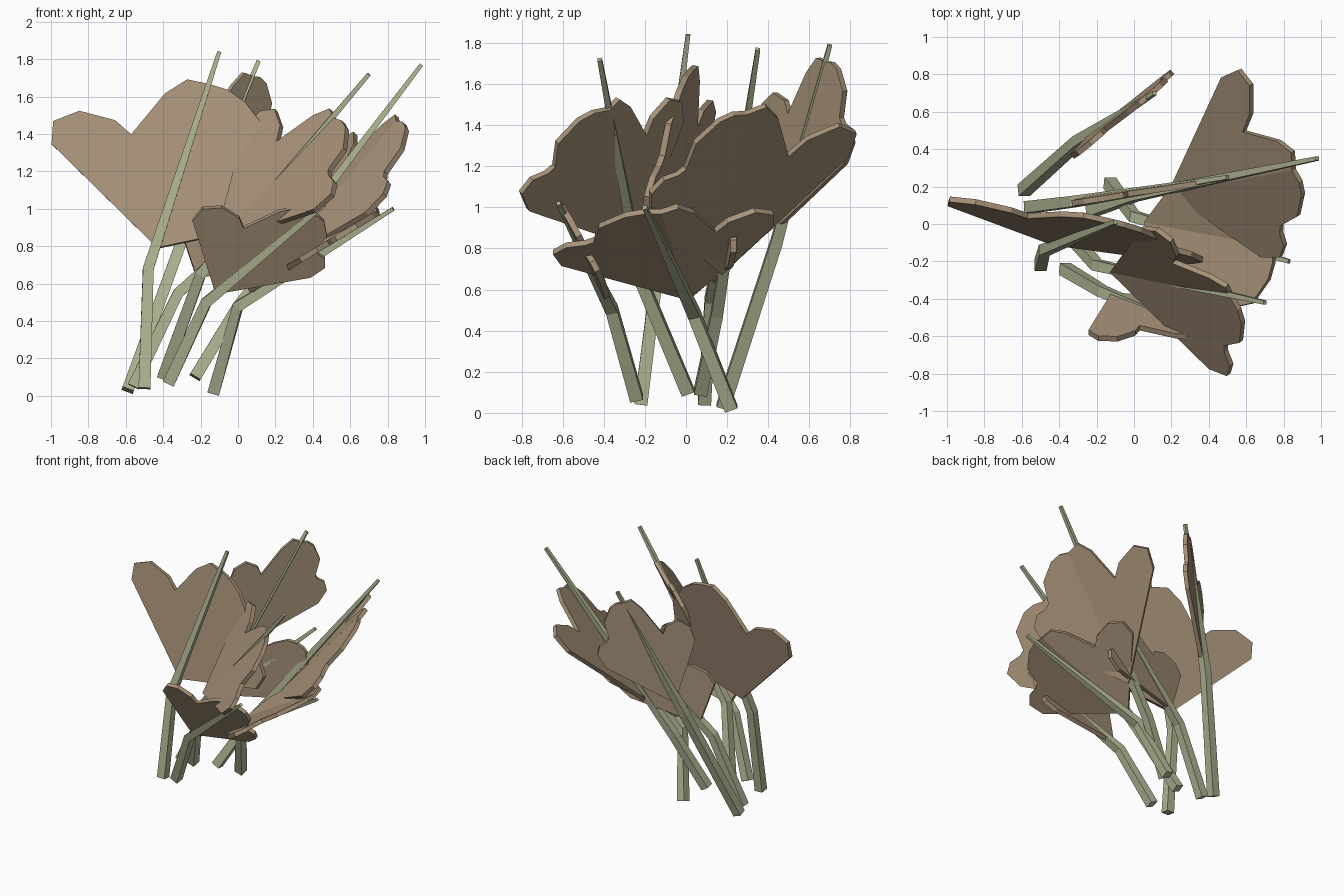
import bpy, bmesh
from mathutils import Vector as V

if "Cube" in bpy.data.objects:
    bpy.data.objects.remove(bpy.data.objects["Cube"])


def material(name, rgb):
    m = bpy.data.materials.new(name)
    m.diffuse_color = (*rgb, 1)
    m.use_nodes = True
    m.node_tree.nodes["Principled BSDF"].inputs["Base Color"].default_value = m.diffuse_color
    return m


BROWN = material("dry_leaf_brown", (0.385, 0.288, 0.19))
GREEN = material("stem_green", (0.43, 0.46, 0.29))

# Halves of a three-lobed leaf outline, as shares of (midrib, side lobe) vectors
LEFT = [(-.11, .97), (0, 1.01), (.185, .85), (.335, .58),
        (.36, .435), (.72, .29), (.90, .167)]
RIGHT = [(-.11, .97), (0, 1.01), (.15, .88), (.26, .72),
         (.34, .635), (.54, .56), (.80, .31), (.92, .15)]


def finish(name, bm, mat):
    bmesh.ops.recalc_face_normals(bm, faces=bm.faces)
    me = bpy.data.meshes.new(name)
    bm.to_mesh(me)
    bm.free()
    me.materials.append(mat)
    ob = bpy.data.objects.new(name, me)
    bpy.context.collection.objects.link(ob)
    return ob


def leaf(name, base, mid, left, right):
    """Flat lobed plate: two halves meeting on the midrib."""
    base, mid, left, right = map(V, (base, mid, left, right))
    bm = bmesh.new()
    b, m = bm.verts.new(base), bm.verts.new(mid)
    for lobe, half, flip in ((left, LEFT, False), (right, RIGHT, True)):
        pts = [bm.verts.new(base + (mid - base) * a + (lobe - base) * k) for a, k in half]
        loop = [b] + pts + [m]
        bm.faces.new(loop[::-1] if flip else loop)
    ob = finish(name, bm, BROWN)
    s = ob.modifiers.new("thickness", 'SOLIDIFY')
    s.thickness, s.offset = 0.03, 0


def stem(name, pts):
    """Square tapering stalk with one bend."""
    pts = [V(p) for p in pts]
    bm = bmesh.new()
    rings = []
    for i, (p, r) in enumerate(zip(pts, (.032, .029, .011))):
        d = (pts[min(i + 1, 2)] - pts[max(i - 1, 0)]).normalized()
        x = V((0, 1, 0)).cross(d).normalized()
        y = d.cross(x)
        rings.append([bm.verts.new(p + x * r * sx + y * r * sy)
                      for sx, sy in ((-1, -1), (1, -1), (1, 1), (-1, 1))])
    for lo, hi in zip(rings, rings[1:]):
        for i in range(4):
            j = (i + 1) % 4
            bm.faces.new((lo[i], lo[j], hi[j], hi[i]))
    bm.faces.new(rings[0][::-1])
    bm.faces.new(rings[-1])
    finish(name, bm, GREEN)


# name: stem (foot, bend, tip), leaf (base, middle tip, left lobe, right lobe)
PLANTS = {
    "large_front": (((-.5, -.22, .04), (-.48, -.14, .68), (-.1, .01, 1.84)),
                    ((-.43, -.1, .79), (-.15, .02, 1.665), (-.98, .13, 1.46), (.36, -.19, 1.05))),
    "right": (((-.23, .07, .1), (0, .15, .48), (.98, .35, 1.77)),
              ((.19, .17, .68), (.855, .29, 1.46), (.56, .82, 1.36), (.78, -.17, 1.07))),
    "low_right": (((-.13, .22, .02), (0, .04, .48), (.83, -.2, 1.0)),
                  ((.06, .01, .56), (.75, -.12, .98), (.45, .42, .97), (.42, -.64, .78))),
    "front_right": (((-.4, .01, .1), (-.2, -.22, .65), (.7, -.42, 1.72)),
                    ((-.12, -.25, .81), (.52, -.38, 1.48), (.12, -.03, 1.51), (.5, -.8, 1.07))),
    "low_front": (((-.37, -.24, .07), (-.17, -.36, .5), (.46, -.62, 1.02)),
                  ((-.12, -.38, .55), (.38, -.59, .98), (-.19, -.61, 1.0), (.46, -.43, .69))),
    "back": (((-.59, .18, .03), (-.3, .44, .83), (.11, .7, 1.79)),
             ((-.23, .47, .92), (.07, .68, 1.71), (-.3, .38, 1.5), (.2, .81, 1.31))),
    "middle": (((-.56, .09, .05), (-.32, .12, .55), (.5, .25, 1.3)),
               ((-.22, .14, .63), (.36, .22, 1.16), (-.27, .12, 1.03), (.41, .23, .78))),
}
for name, (stalk, blade) in PLANTS.items():
    stem(name + "_stem", stalk)
    leaf(name + "_leaf", *blade)
